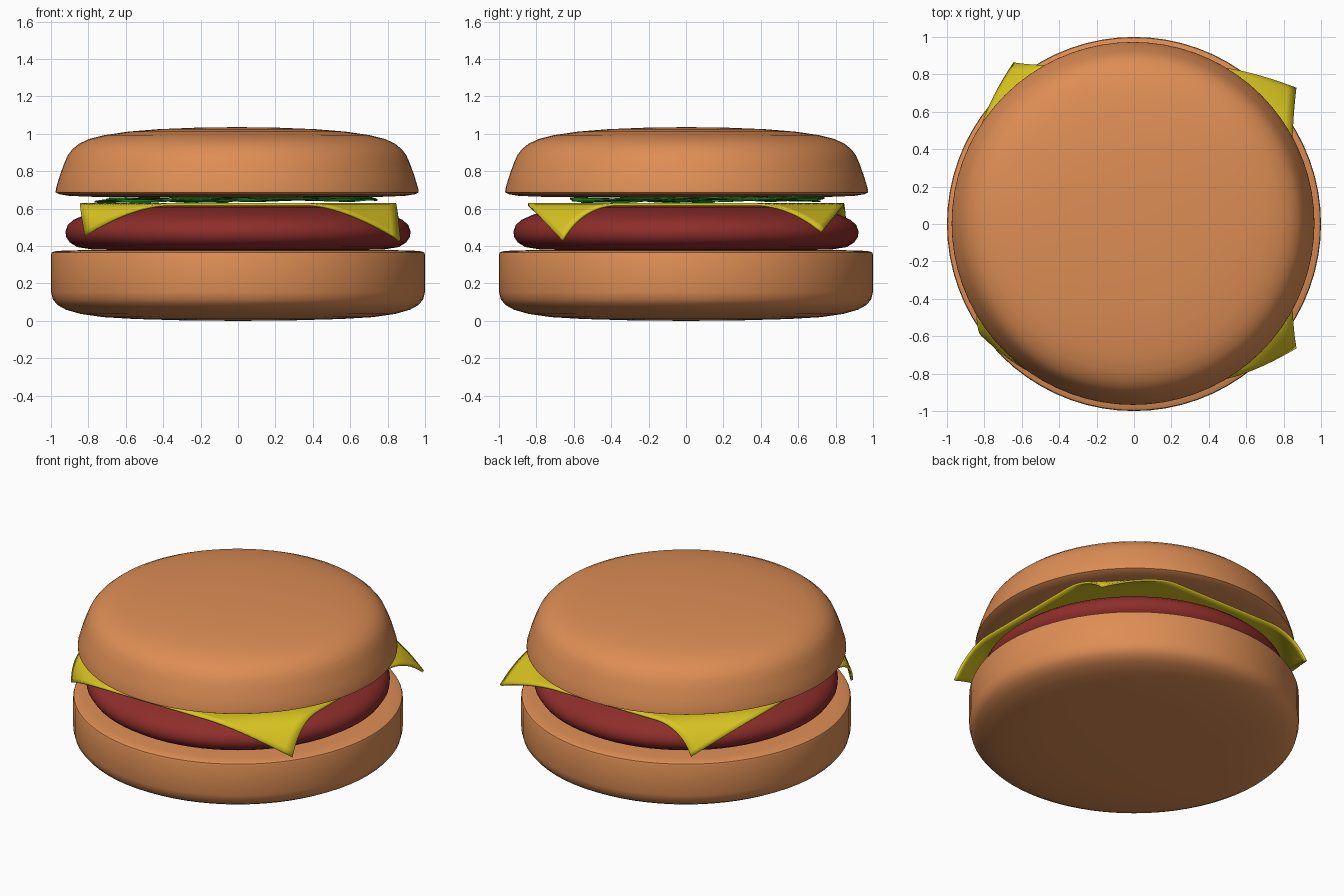
import bpy, bmesh, math
from mathutils import Vector

if "Cube" in bpy.data.objects:
    bpy.data.objects.remove(bpy.data.objects["Cube"])


def material(name, rgb):
    m = bpy.data.materials.new(name)
    m.diffuse_color = (*rgb, 1)
    m.use_nodes = True
    m.node_tree.nodes["Principled BSDF"].inputs["Base Color"].default_value = m.diffuse_color
    return m


BREAD = material("bread", (0.73, 0.27, 0.09))
MEAT = material("meat", (0.27, 0.027, 0.024))
CHEESE = material("cheese", (0.70, 0.56, 0.015))
GREEN = material("green", (0.01, 0.2, 0.015))


def finish(name, bm, mat, angle=40, thickness=0):
    bmesh.ops.recalc_face_normals(bm, faces=bm.faces)
    me = bpy.data.meshes.new(name)
    bm.to_mesh(me)
    bm.free()
    me.materials.append(mat)
    ob = bpy.data.objects.new(name, me)
    bpy.context.collection.objects.link(ob)
    bpy.ops.object.select_all(action='DESELECT')
    ob.select_set(True)
    bpy.context.view_layer.objects.active = ob
    bpy.ops.object.shade_smooth_by_angle(angle=math.radians(angle))
    if thickness:
        mod = ob.modifiers.new("thickness", 'SOLIDIFY')
        mod.thickness = thickness
        mod.offset = 0
    return ob


def lathe(name, profile, mat, steps=72):
    bm = bmesh.new()
    vs = [bm.verts.new((r, 0, z)) for r, z in profile]
    es = [bm.edges.new(p) for p in zip(vs, vs[1:])]
    bmesh.ops.spin(bm, geom=vs + es, cent=(0, 0, 0), axis=(0, 0, 1),
                   angle=math.tau, steps=steps)
    bmesh.ops.remove_doubles(bm, verts=bm.verts, dist=1e-4)
    return finish(name, bm, mat)


# Bottom bun
lathe("bottom_bun", [
    (0, 0), (0.3, 0.003), (0.55, 0.01), (0.72, 0.02), (0.84, 0.037),
    (0.92, 0.06), (0.965, 0.085), (0.99, 0.115), (1, 0.155), (1, 0.355),
    (0.996, 0.365), (0.98, 0.372), (0.93, 0.376), (0.8, 0.379),
    (0.4, 0.38), (0, 0.38)], BREAD)

# Meat patty
lathe("patty", [
    (0, 0.375), (0.5, 0.376), (0.78, 0.382), (0.86, 0.395), (0.9, 0.42),
    (0.92, 0.45), (0.922, 0.48), (0.91, 0.513), (0.88, 0.54), (0.82, 0.567),
    (0.74, 0.59), (0.65, 0.605), (0.5, 0.614), (0.25, 0.616), (0, 0.616)], MEAT)

# Top bun
top = lathe("top_bun", [
    (0, 0.66), (0.6, 0.661), (0.8, 0.664), (0.9, 0.669), (0.95, 0.677),
    (0.97, 0.687), (0.969, 0.705), (0.95, 0.77), (0.925, 0.84), (0.905, 0.886),
    (0.88, 0.918), (0.845, 0.947), (0.79, 0.973), (0.71, 0.993), (0.58, 1.012),
    (0.42, 1.025), (0.22, 1.033), (0, 1.036)], BREAD)
top.location = (-0.005, 0.003, 0)

# Cheese slice: square sheet whose four corners droop to given tips
HALF, FLAT_Z = 0.845, 0.622
TIPS = {(1, 1): (0.865, 0.725, 0.475), (1, -1): (0.865, -0.66, 0.43),
        (-1, 1): (-0.64, 0.86, 0.45), (-1, -1): (-0.815, -0.59, 0.455)}
bm = bmesh.new()
bmesh.ops.create_grid(bm, x_segments=40, y_segments=40, size=1)
for v in bm.verts:
    u, w = v.co.x, v.co.y
    flat = Vector((u * HALF, w * HALF, FLAT_Z))
    sx, sy = (1 if u >= 0 else -1), (1 if w >= 0 else -1)
    t = max(0, (abs(u) + abs(w) - 1.45) / 0.55)
    corner = Vector((sx * HALF, sy * HALF, FLAT_Z))
    v.co = flat + (Vector(TIPS[sx, sy]) - corner) * t ** 1.6
finish("cheese_slice", bm, CHEESE, thickness=0.014)

# Lettuce: overlapping wavy leaves
LEAVES = [(-0.38, -0.22, 0.36, 0.642), (0.33, -0.25, 0.37, 0.648),
          (0.3, 0.3, 0.42, 0.654), (-0.3, 0.34, 0.38, 0.648),
          (0, 0.02, 0.35, 0.655)]
for i, (cx, cy, size, z) in enumerate(LEAVES):
    bm = bmesh.new()
    bmesh.ops.create_circle(bm, cap_ends=True, cap_tris=True, segments=40, radius=1)
    for v in bm.verts:
        a, r = math.atan2(v.co.y, v.co.x), v.co.xy.length
        k = size * r * (1 + 0.07 * math.sin(5 * a + i) + 0.04 * math.sin(11 * a))
        v.co = (cx + k * math.cos(a), cy + k * math.sin(a),
                z + 0.008 * r * math.sin(4 * a + 2 * i))
    finish(f"lettuce_leaf_{i + 1}", bm, GREEN, thickness=0.008)
